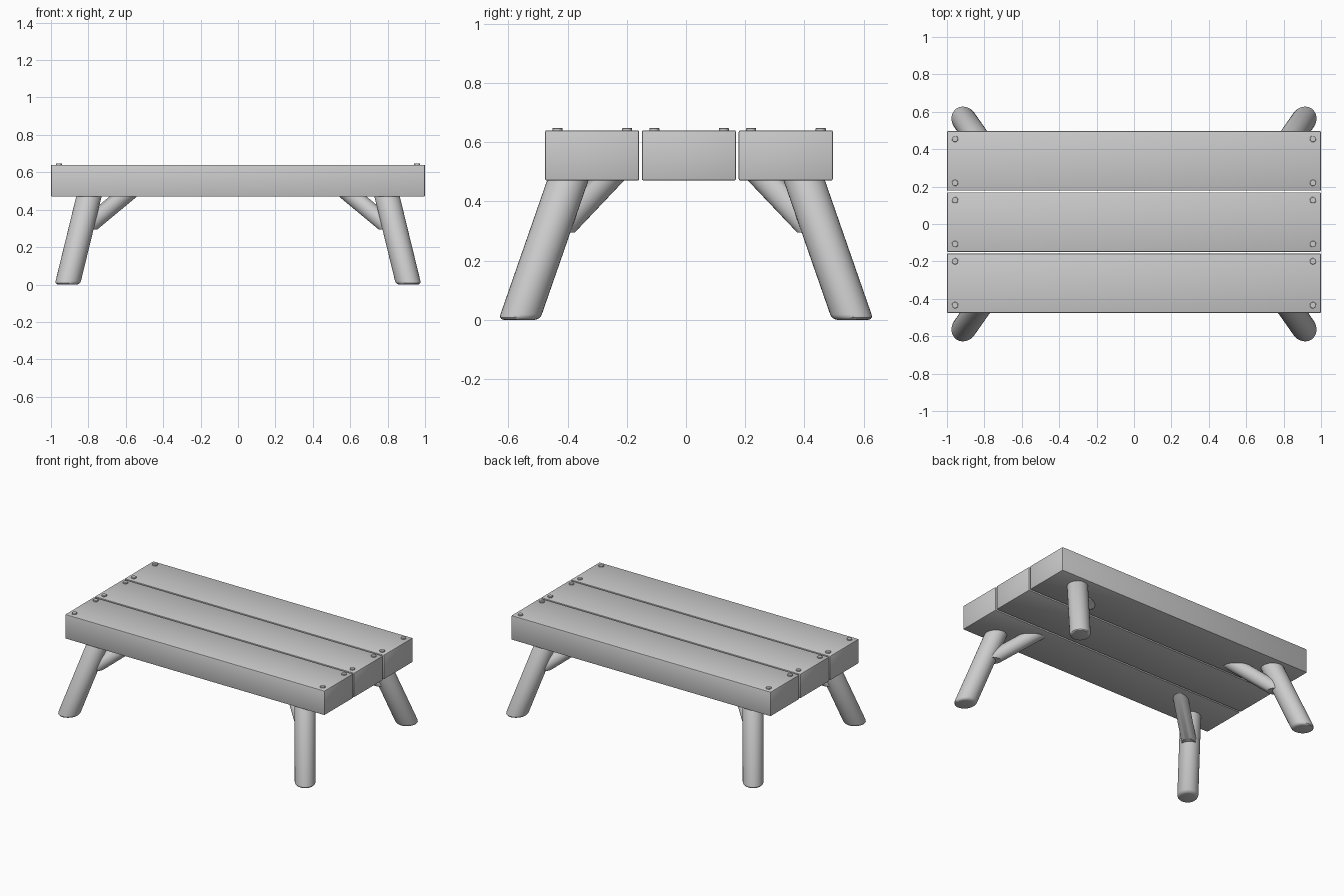
import bpy, bmesh, math
from mathutils import Vector, Matrix

cube = bpy.data.objects.get("Cube")
if cube:
    bpy.data.objects.remove(cube, do_unlink=True)

grey = bpy.data.materials.new("plain_grey")
grey.use_nodes = True
grey.diffuse_color = (0.6, 0.6, 0.6, 1)
grey.node_tree.nodes["Principled BSDF"].inputs["Base Color"].default_value = grey.diffuse_color


def finish(name, bm, bevel=0.0, segments=2):
    """Turn a bmesh into a smooth-by-angle object with optional bevelled rims."""
    bmesh.ops.recalc_face_normals(bm, faces=bm.faces)
    if bevel:
        rims = [e for e in bm.edges if e.calc_face_angle(0) > math.radians(50)]
        bmesh.ops.bevel(bm, geom=rims, offset=bevel, segments=segments,
                        profile=0.5, affect="EDGES", clamp_overlap=True)
    mesh = bpy.data.meshes.new(name)
    bm.to_mesh(mesh)
    bm.free()
    obj = bpy.data.objects.new(name, mesh)
    bpy.context.collection.objects.link(obj)
    mesh.materials.append(grey)
    bpy.ops.object.select_all(action="DESELECT")
    obj.select_set(True)
    bpy.context.view_layer.objects.active = obj
    bpy.ops.object.shade_smooth_by_angle(angle=math.radians(35))
    return obj


def plank(name, y0, y1):
    bm = bmesh.new()
    size = Matrix.Diagonal((2, y1 - y0, PLANK_TOP - PLANK_BASE, 1))
    middle = Matrix.Translation((0, (y0 + y1) / 2, (PLANK_TOP + PLANK_BASE) / 2))
    bmesh.ops.create_cube(bm, size=1, matrix=middle @ size)
    finish(name, bm, 0.006)


def rod(start, end, radius, level_ends=False, sides=32):
    """Round pole between two points; level_ends cuts both ends horizontally."""
    start, end = Vector(start), Vector(end)
    axis = end - start
    turn = axis.to_track_quat("Z", "Y").to_matrix().to_4x4()
    bm = bmesh.new()
    bmesh.ops.create_cone(bm, cap_ends=True, segments=sides, radius1=radius,
                          radius2=radius, depth=axis.length,
                          matrix=Matrix.Translation((start + end) / 2) @ turn)
    if level_ends:
        for v in bm.verts:
            target = start if (v.co - start).length < (v.co - end).length else end
            v.co += axis * ((target.z - v.co.z) / axis.z)
    return bm


PLANK_BASE, PLANK_TOP = 0.47, 0.64

# Tabletop planks
for name, y0, y1 in (("front_plank", -0.476, -0.158),
                     ("middle_plank", -0.149, 0.169),
                     ("back_plank", 0.178, 0.496)):
    plank(name, y0, y1)
    # Nail heads at both ends of the plank
    for x in (-0.957, 0.957):
        for y in (y0 + 0.042, y1 - 0.041):
            nail = rod((x, y, PLANK_TOP - 0.01), (x, y, PLANK_TOP + 0.008), 0.017, sides=16)
            finish("nail_head", nail, 0.002, 1)

# Splayed legs, each with a diagonal brace to the underside
for sx, side in ((1, "left"), (-1, "right")):
    for sy, end in ((-1, "front"), (1, "back")):
        leg = rod((sx * 0.912, sy * 0.563, 0), (sx * 0.790, sy * 0.389, 0.5), 0.066, True)
        finish(f"{end}_{side}_leg", leg, 0.018, 3)
        brace = rod((sx * 0.825, sy * 0.440, 0.295), (sx * 0.59, sy * 0.255, 0.49), 0.047, True)
        finish(f"{end}_{side}_brace", brace)
